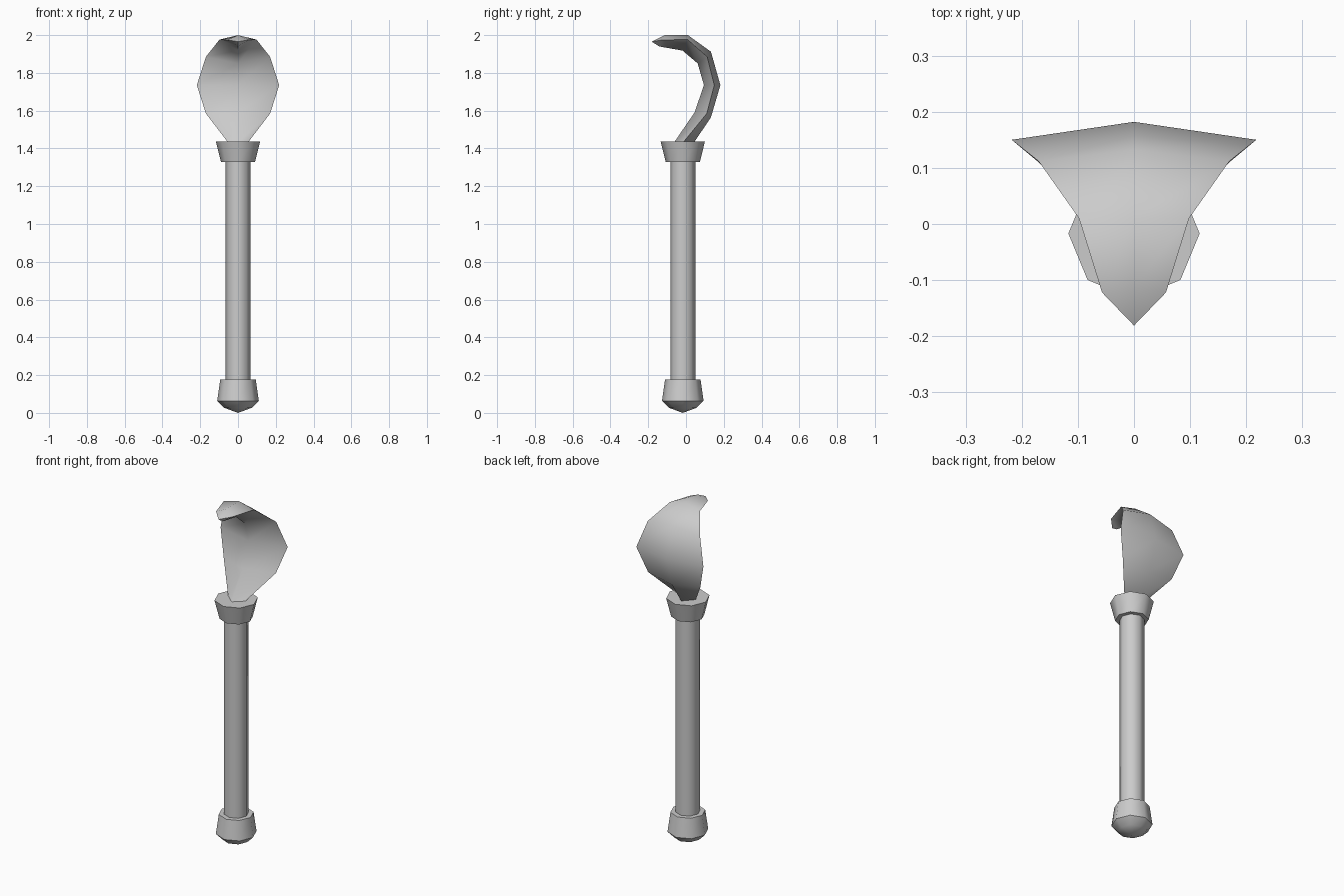
import bpy, bmesh, math

if "Cube" in bpy.data.objects:
    bpy.data.objects.remove(bpy.data.objects["Cube"])

SIDES = 8
AXIS_Y = -0.017


def finish(name, bm, angle):
    bmesh.ops.recalc_face_normals(bm, faces=bm.faces)
    mesh = bpy.data.meshes.new(name)
    bm.to_mesh(mesh)
    bm.free()
    obj = bpy.data.objects.new(name, mesh)
    bpy.context.collection.objects.link(obj)
    bpy.ops.object.select_all(action='DESELECT')
    obj.select_set(True)
    bpy.context.view_layer.objects.active = obj
    bpy.ops.object.shade_smooth_by_angle(angle=math.radians(angle))
    return obj


def bridge(bm, rings):
    for a, b in zip(rings, rings[1:]):
        n = max(len(a), len(b))
        for i in range(n):
            j = (i + 1) % n
            if len(a) == 1:
                bm.faces.new((a[0], b[j], b[i]))
            elif len(b) == 1:
                bm.faces.new((a[i], a[j], b[0]))
            else:
                bm.faces.new((a[i], a[j], b[j], b[i]))
    for ring in (rings[0], rings[-1]):
        if len(ring) > 2:
            bm.faces.new(ring)


def turned(name, profile):
    """Octagonal turned part from (radius, z) points."""
    bm = bmesh.new()
    rings = []
    for r, z in profile:
        n = SIDES if r > 0 else 1
        rings.append([bm.verts.new((r * math.cos(math.tau * i / n),
                                    AXIS_Y + r * math.sin(math.tau * i / n), z))
                      for i in range(n)])
    bridge(bm, rings)
    return finish(name, bm, 50)


# Handle parts
turned("pommel", [(0, 0), (0.073, 0.027), (0.11, 0.064), (0.094, 0.177)])
turned("shaft", [(0.066, 0.15), (0.066, 1.35)])
turned("collar", [(0.09, 1.327), (0.117, 1.436)])

# Curved hood: half width, edge (y, z), back ridge (y, z), front ridge (y, z)
sections = [
    (0.053, (-0.015, 1.432), (0.043, 1.432), (-0.063, 1.432)),
    (0.170, (0.110, 1.585), (0.132, 1.565), (0.045, 1.590)),
    (0.218, (0.150, 1.735), (0.182, 1.735), (0.095, 1.735)),
    (0.170, (0.112, 1.885), (0.132, 1.912), (0.062, 1.850)),
    (0.098, (0.010, 1.976), (0.010, 2.000), (-0.018, 1.918)),
    (0.057, (-0.122, 1.975), (-0.112, 2.000), (-0.142, 1.940)),
]
bm = bmesh.new()
rings = [[bm.verts.new(p) for p in ((w, *edge), (0, *back), (-w, *edge), (0, *front))]
         for w, edge, back, front in sections]
rings.append([bm.verts.new((0, -0.181, 1.965))])
bridge(bm, rings)
finish("hood", bm, 60)
